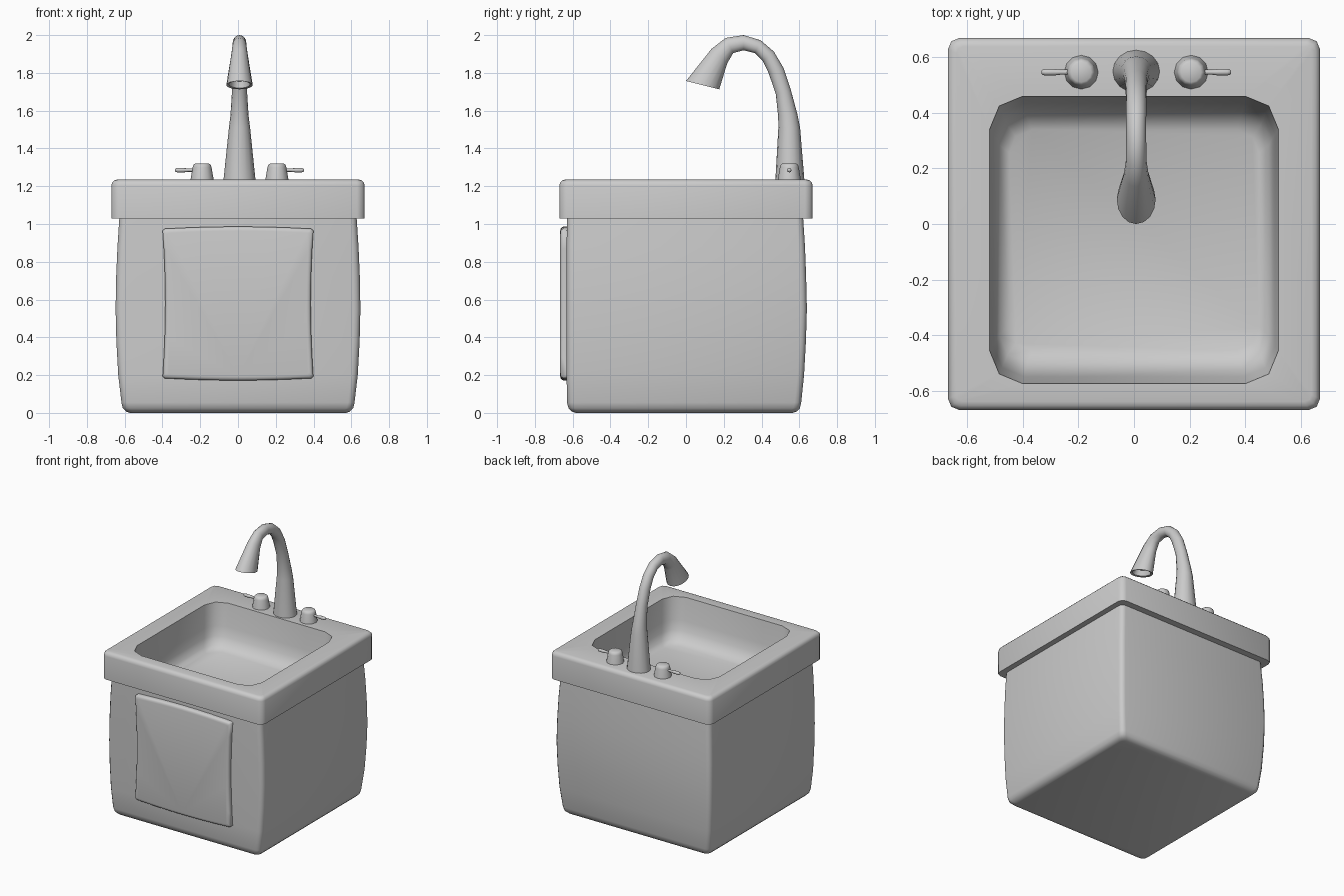
import bpy, bmesh, math
from mathutils import Vector

if "Cube" in bpy.data.objects:
    bpy.data.objects.remove(bpy.data.objects["Cube"])

CX = 0.008  # faucet centre line


def loft(name, rings, cap_start=True, cap_end=True, angle=50):
    """Skin a list of equal-length point rings."""
    bm = bmesh.new()
    vs = [[bm.verts.new(p) for p in r] for r in rings]
    n = len(rings[0])
    for a, b in zip(vs, vs[1:]):
        for i in range(n):
            j = (i + 1) % n
            bm.faces.new((a[i], a[j], b[j], b[i]))
    if cap_start:
        bm.faces.new(vs[0][::-1])
    if cap_end:
        bm.faces.new(vs[-1])
    bmesh.ops.recalc_face_normals(bm, faces=bm.faces)
    me = bpy.data.meshes.new(name)
    bm.to_mesh(me)
    bm.free()
    ob = bpy.data.objects.new(name, me)
    bpy.context.collection.objects.link(ob)
    bpy.ops.object.select_all(action='DESELECT')
    ob.select_set(True)
    bpy.context.view_layer.objects.active = ob
    bpy.ops.object.shade_smooth_by_angle(angle=math.radians(angle))
    return ob


def round_rect(hx, y0, y1, r, z, seg=2):
    pts = []
    corners = [(hx - r, y1 - r), (r - hx, y1 - r), (r - hx, y0 + r), (hx - r, y0 + r)]
    for k, (cx, cy) in enumerate(corners):
        for i in range(seg + 1):
            a = math.pi / 2 * (k + i / seg)
            pts.append((cx + r * math.cos(a), cy + r * math.sin(a), z))
    return pts


def ellipse(c, u, v, n=12):
    c, u, v = Vector(c), Vector(u), Vector(v)
    return [c + u * math.cos(2 * math.pi * i / n) + v * math.sin(2 * math.pi * i / n)
            for i in range(n)]


# Cabinet: sides and back bulge, front stays flat
body = [(0.0, 0.572, -0.582, 0.565), (0.007, 0.592, -0.605, 0.585),
        (0.025, 0.61, -0.622, 0.603), (0.055, 0.617, -0.63, 0.61),
        (0.2, 0.634, -0.632, 0.625), (0.38, 0.644, -0.632, 0.635),
        (0.55, 0.648, -0.632, 0.64), (0.72, 0.645, -0.632, 0.636),
        (0.88, 0.638, -0.632, 0.63), (1.035, 0.628, -0.63, 0.62)]
loft("cabinet", [round_rect(w, f, b, 0.035, z, 3) for z, w, f, b in body], cap_end=False)

# Countertop slab flowing into the basin
H = 0.67
rings = [round_rect(0.60, -0.60, 0.60, 0.03, 1.03)]
for inset, z in [(0, 1.03), (0, 1.205), (0.004, 1.22), (0.015, 1.231), (0.03, 1.235)]:
    rings.append(round_rect(H - inset, inset - H, H - inset, 0.04 - inset / 2, z))
for dx, dy, z in [(0, 0, 1.235), (0.012, 0.025, 1.07), (0.02, 0.042, 1.0),
                  (0.035, 0.075, 0.945), (0.07, 0.12, 0.92)]:
    rings.append(round_rect(0.52 - dx, -0.575 + dy, 0.46 - dy, 0.118 - dx / 2, z))
loft("countertop_basin", rings, cap_start=False)


# Door: pinched sides, bowed top and bottom, soft edges
def door_ring(inset, y):
    ts = [-0.97 + 1.94 * i / 8 for i in range(9)]
    side = [(0.385 + 0.015 * t * t - inset, 0.398 * t) for t in ts]
    top = [(0.40 * -t, 0.407 - 0.012 * t * t - inset) for t in ts]
    side = [(x, z * (1 - inset / 0.4)) for x, z in side]
    top = [(x * (1 - inset / 0.4), z) for x, z in top]
    half = side + top
    return [(x, y, 0.579 + z) for x, z in half + [(-x, -z) for x, z in half]]


loft("door", [door_ring(i, y) for i, y in
              [(0, -0.62), (0, -0.65), (0.004, -0.659), (0.012, -0.664), (0.022, -0.666)]])

# Faucet: each ring spans an outer and an inner (y, z) point, with a half width in x
spout = [((0.627, 1.23), (0.473, 1.23), 0.085), ((0.604, 1.51), (0.489, 1.51), 0.056),
         ((0.590, 1.58), (0.488, 1.57), 0.048),
         ((0.555, 1.71), (0.475, 1.69), 0.040), ((0.517, 1.825), (0.437, 1.80), 0.038),
         ((0.465, 1.913), (0.407, 1.863), 0.037), ((0.395, 1.973), (0.365, 1.905), 0.036),
         ((0.305, 2.0), (0.305, 1.92), 0.036), ((0.21, 1.985), (0.25, 1.905), 0.037),
         ((0.135, 1.927), (0.218, 1.85), 0.045), ((0.0, 1.757), (0.176, 1.713), 0.07),
         ((0.018, 1.757), (0.162, 1.72), 0.056), ((0.038, 1.79), (0.168, 1.755), 0.05)]
rings = []
for (oy, oz), (iy, iz), w in spout:
    rings.append(ellipse((CX, (oy + iy) / 2, (oz + iz) / 2), (w, 0, 0),
                         (0, (oy - iy) / 2, (oz - iz) / 2), 16))
loft("faucet_spout", rings)

# Hot and cold taps with levers
for label, s in (("left", -1), ("right", 1)):
    x = CX + s * 0.198
    knob = [(0.062, 1.23), (0.05, 1.30), (0.046, 1.313), (0.036, 1.32)]
    loft(label + "_tap", [ellipse((x, 0.547, z), (r, 0, 0), (0, r, 0)) for r, z in knob])
    lever = [(0.03, 0.009), (0.075, 0.009), (0.10, 0.012), (0.13, 0.012), (0.14, 0.009), (0.144, 0.004)]
    loft(label + "_lever", [ellipse((x + s * d, 0.547, 1.285), (0, r, 0), (0, 0, r), 8)
                            for d, r in lever])
